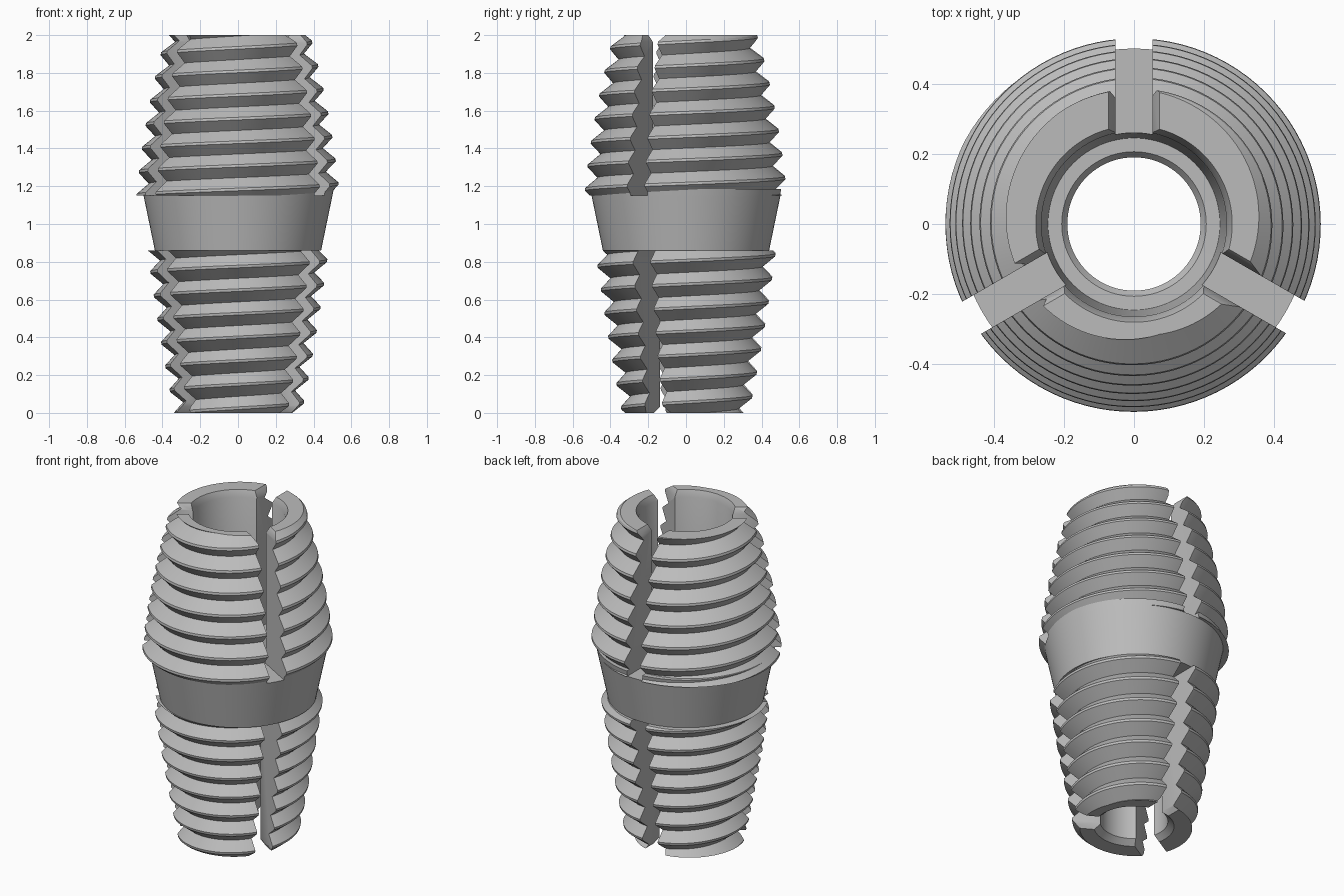
import bpy, bmesh
from math import sin, cos, pi, radians
from mathutils import Matrix

if "Cube" in bpy.data.objects:
    bpy.data.objects.remove(bpy.data.objects["Cube"], do_unlink=True)

SEGMENTS = 96
PITCH = 0.125
DEPTH = 0.06
CREST = 0.014
HEIGHT = 2.0
BAND_BOTTOM, BAND_TOP = 0.86, 1.15
SLOT_HALF = 0.053

grey = bpy.data.materials.new("plain grey")
grey.use_nodes = True
grey.diffuse_color = (0.5, 0.5, 0.5, 1)
grey.node_tree.nodes["Principled BSDF"].inputs["Base Color"].default_value = (0.5, 0.5, 0.5, 1)


def finish(bm, name):
    bmesh.ops.recalc_face_normals(bm, faces=bm.faces[:])
    mesh = bpy.data.meshes.new(name)
    bm.to_mesh(mesh)
    bm.free()
    mesh.materials.append(grey)
    obj = bpy.data.objects.new(name, mesh)
    bpy.context.collection.objects.link(obj)
    return obj


def lathe(profile, name):
    """Closed solid turned from (radius, height) points, with flat ends."""
    bm = bmesh.new()
    rings = [[bm.verts.new((r * cos(2 * pi * i / SEGMENTS), r * sin(2 * pi * i / SEGMENTS), z))
              for i in range(SEGMENTS)] for r, z in profile]
    for low, high in zip(rings, rings[1:]):
        for i in range(SEGMENTS):
            k = (i + 1) % SEGMENTS
            bm.faces.new((low[i], low[k], high[k], high[i]))
    bm.faces.new(rings[0])
    bm.faces.new(rings[-1])
    return finish(bm, name)


def thread(name, z_low, z_high, crest_z, crest_radius):
    """Tapered right-hand V thread with narrow crests, trimmed flat at both ends."""
    bm = bmesh.new()
    profile = [(-CREST / 2, 0), (CREST / 2, 0), (PITCH / 2, DEPTH)]
    turns = int((z_high - z_low) / PITCH) + 5
    start = crest_z - PITCH * (int((crest_z - z_low) / PITCH) + 2)
    columns = []
    for i in range(SEGMENTS):
        angle = 2 * pi * i / SEGMENTS - pi / 2
        column = []
        for turn in range(turns):
            for rise, sink in profile:
                z = start + PITCH * (turn + i / SEGMENTS) + rise
                r = crest_radius(min(max(z, z_low), z_high)) - sink
                column.append(bm.verts.new((r * cos(angle), r * sin(angle), z)))
        columns.append(column)
    # The last column joins the first one a whole pitch higher
    columns.append(columns[0][len(profile):])
    for a, b in zip(columns, columns[1:]):
        for j in range(len(b) - 1):
            bm.faces.new((a[j], b[j], b[j + 1], a[j + 1]))
    for z, up in ((z_low, -1), (z_high, 1)):
        bmesh.ops.bisect_plane(bm, geom=bm.verts[:] + bm.edges[:] + bm.faces[:],
                               plane_co=(0, 0, z), plane_no=(0, 0, up), clear_outer=True)
    rim = [e for e in bm.edges if e.is_boundary]
    bmesh.ops.holes_fill(bm, edges=rim, sides=0)
    return finish(bm, name)


def slots(name, z_inner, z_end):
    """Three radial slot cutters that flare at the open end."""
    bm = bmesh.new()
    d = 1 if z_end > z_inner else -1
    half = [(SLOT_HALF, z_inner), (SLOT_HALF, z_end - 0.035 * d),
            (SLOT_HALF + 0.02, z_end), (SLOT_HALF + 0.02, z_end + 0.1 * d)]
    outline = half + [(-x, z) for x, z in reversed(half)]
    for n in range(3):
        face = bm.faces.new([bm.verts.new((x, 0.14, z)) for x, z in outline])
        made = bmesh.ops.extrude_face_region(bm, geom=[face])["geom"]
        far = [v for v in made if isinstance(v, bmesh.types.BMVert)]
        bmesh.ops.translate(bm, verts=far, vec=(0, 0.6, 0))
        bmesh.ops.rotate(bm, verts=list(face.verts) + far, cent=(0, 0, 0),
                         matrix=Matrix.Rotation(n * 2 * pi / 3, 3, 'Z'))
    return finish(bm, name)


def cut(obj, cutter):
    mod = obj.modifiers.new("cut", 'BOOLEAN')
    mod.operation = 'DIFFERENCE'
    mod.solver = 'EXACT'
    mod.object = cutter
    bpy.ops.object.select_all(action='DESELECT')
    obj.select_set(True)
    bpy.context.view_layer.objects.active = obj
    bpy.ops.object.modifier_apply(modifier=mod.name)


# Threaded collets, the plain conical band between them and its slotted upper edge
upper = thread("upper_threaded_collet", BAND_TOP, HEIGHT, 1.183,
               lambda z: 0.533 - 0.1 * (z - 1.2) - 0.11 * (z - 1.2) ** 2)
lower = thread("lower_threaded_collet", 0, BAND_BOTTOM, 0.775,
               lambda z: 0.478 - 0.13 * (0.85 - z) - 0.04 * (0.85 - z) ** 2)
band = lathe([(0.44, BAND_BOTTOM), (0.5, BAND_TOP)], "middle_band")
collar = lathe([(0.5, BAND_TOP), (0.507, 1.185)], "band_collar")

# Stepped, tapered bore and the slots
bore = lathe([(0.225, -0.1), (0.225, 0), (0.19, 0.03), (0.19, 0.9), (0.206, 0.92),
              (0.245, 0.921), (0.26, BAND_TOP), (0.264, 1.96), (0.28, HEIGHT), (0.28, 2.1)],
             "bore_cutter")
upper_slots = slots("upper_slot_cutter", BAND_TOP - 0.05, HEIGHT)
lower_slots = slots("lower_slot_cutter", BAND_BOTTOM + 0.05, 0)

for part, cutters in ((upper, (bore, upper_slots)), (collar, (bore, upper_slots)),
                      (lower, (bore, lower_slots)), (band, (bore,))):
    for cutter in cutters:
        cut(part, cutter)
    bpy.ops.object.shade_smooth_by_angle(angle=radians(30))

for cutter in (bore, upper_slots, lower_slots):
    bpy.data.objects.remove(cutter, do_unlink=True)
